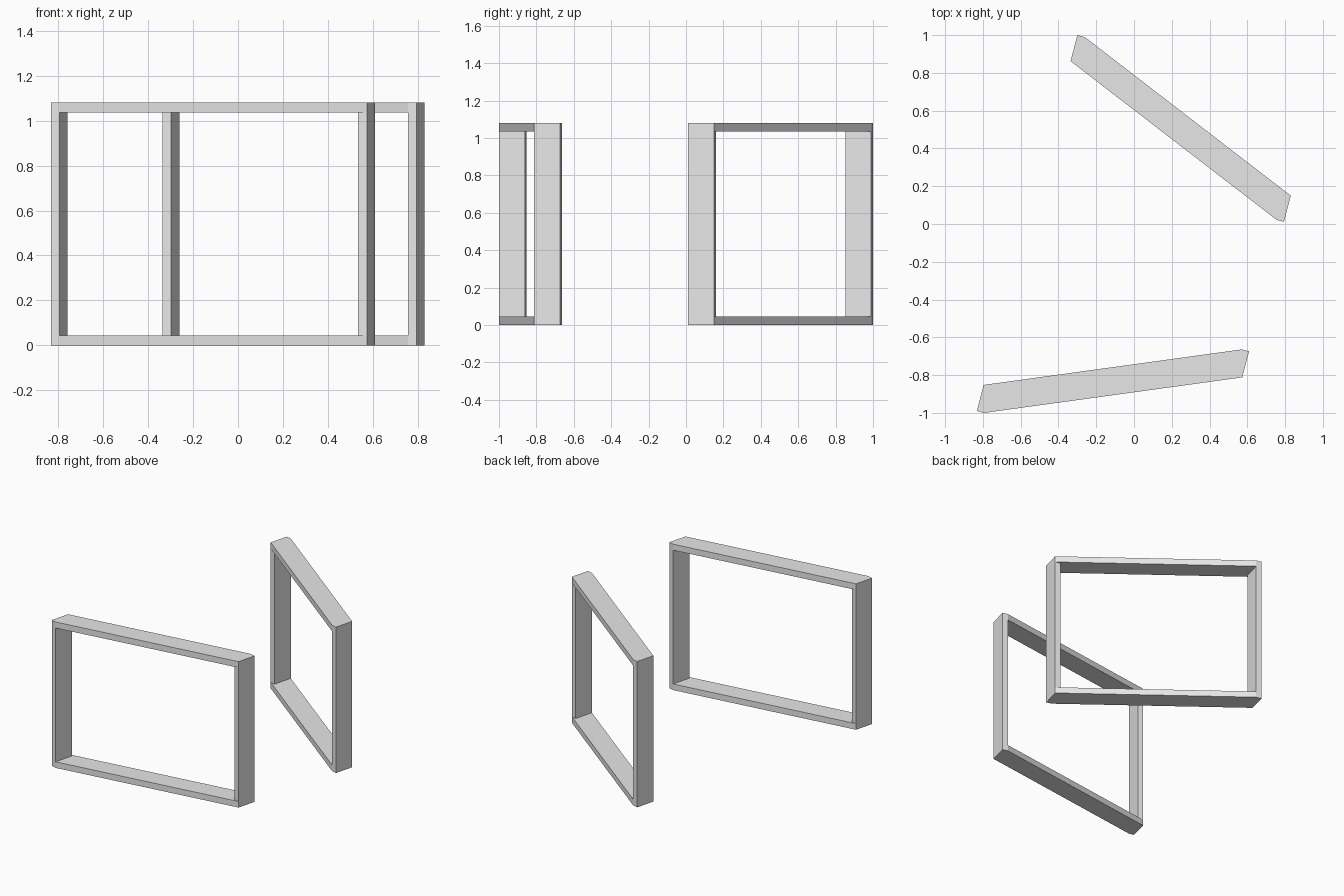
import bpy, bmesh
from mathutils import Vector

if "Cube" in bpy.data.objects:
    bpy.data.objects.remove(bpy.data.objects["Cube"])

HEIGHT, THICK = 1.08, 0.045
WIDE = Vector((0.039, -0.010))   # post edge across the frame
DEEP = Vector((0.036, 0.138))    # post edge through the frame

grey = bpy.data.materials.new("light grey")
grey.diffuse_color = (0.8, 0.8, 0.8, 1)
grey.use_nodes = True
grey.node_tree.nodes["Principled BSDF"].inputs["Base Color"].default_value = grey.diffuse_color


def prism(name, outline, z0, z1, caps=True):
    """Upright prism over a counter-clockwise plan outline."""
    bm = bmesh.new()
    low = [bm.verts.new((p.x, p.y, z0)) for p in outline]
    high = [bm.verts.new((p.x, p.y, z1)) for p in outline]
    n = len(outline)
    for i in range(n):
        j = (i + 1) % n
        bm.faces.new((low[i], low[j], high[j], high[i]))
    if caps:
        bm.faces.new(low[::-1])
        bm.faces.new(high)
    mesh = bpy.data.meshes.new(name)
    bm.to_mesh(mesh)
    bm.free()
    mesh.materials.append(grey)
    obj = bpy.data.objects.new(name, mesh)
    bpy.context.collection.objects.link(obj)


def post_outline(corner):
    return [corner, corner + WIDE, corner + WIDE + DEEP, corner + DEEP]


def frame(name, left, right, rising):
    """Two skewed posts between a bottom and a top rail."""
    a, b = post_outline(Vector(left)), post_outline(Vector(right))
    # rail outline wraps around both posts
    if rising:
        rail = [a[0], a[1], b[1], b[2], b[3], a[3]]
    else:
        rail = [a[0], b[0], b[1], b[2], a[2], a[3]]
    prism(name + "_bottom_rail", rail, 0, THICK)
    prism(name + "_top_rail", rail, HEIGHT - THICK, HEIGHT)
    # posts are open tubes closed by the rails
    prism(name + "_left_post", a, THICK, HEIGHT - THICK, caps=False)
    prism(name + "_right_post", b, THICK, HEIGHT - THICK, caps=False)


frame("front_frame", (-0.832, -0.990), (0.534, -0.802), True)
frame("back_frame", (-0.336, 0.862), (0.755, 0.022), False)
